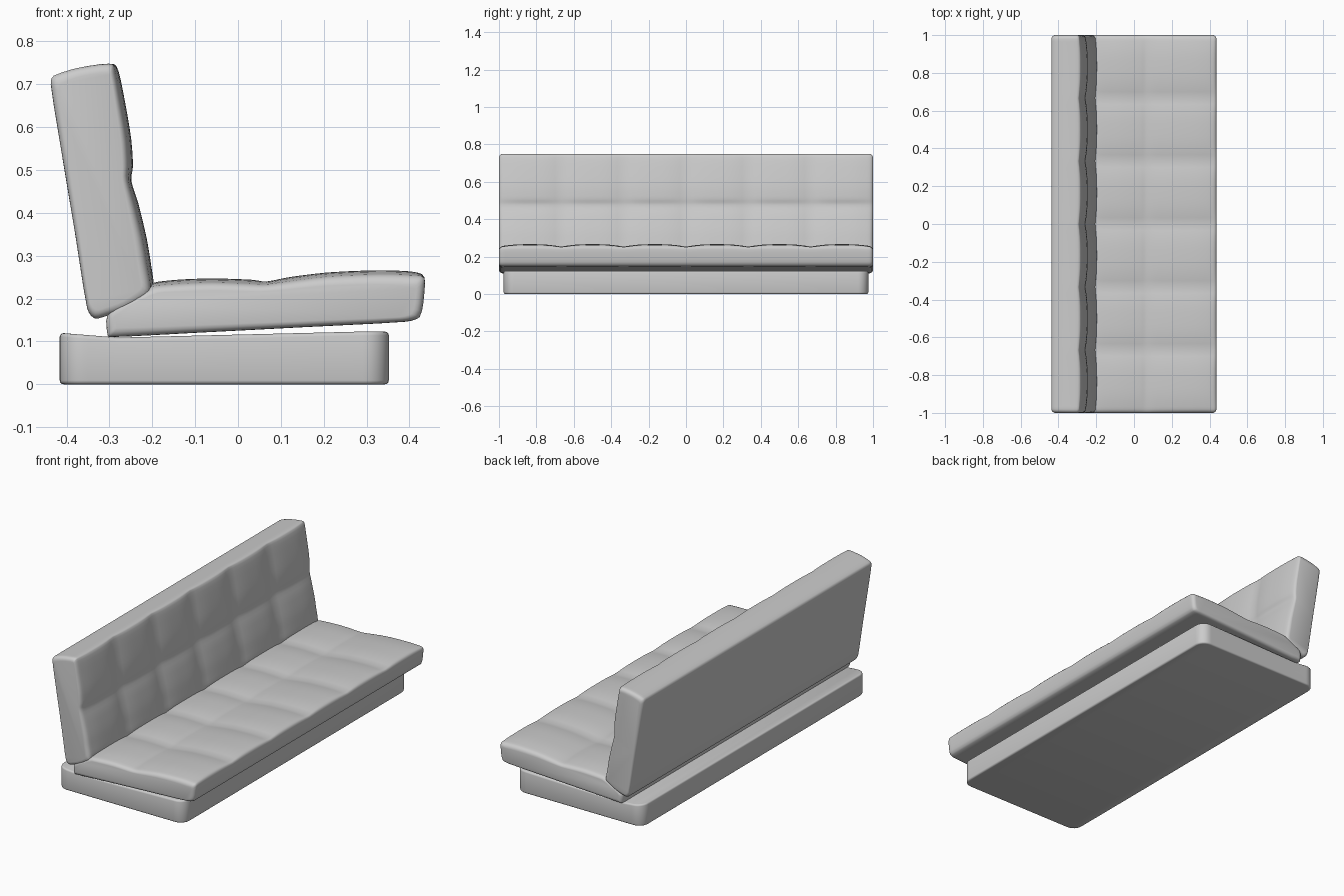
import bpy, bmesh, math
from mathutils import Vector

if "Cube" in bpy.data.objects:
    bpy.data.objects.remove(bpy.data.objects["Cube"])


def finish(name, bm, angle):
    bmesh.ops.recalc_face_normals(bm, faces=bm.faces)
    me = bpy.data.meshes.new(name)
    bm.to_mesh(me)
    bm.free()
    ob = bpy.data.objects.new(name, me)
    bpy.context.collection.objects.link(ob)
    bpy.ops.object.select_all(action='DESELECT')
    ob.select_set(True)
    bpy.context.view_layer.objects.active = ob
    bpy.ops.object.shade_smooth_by_angle(angle=math.radians(angle))
    return ob


def smooth_loop(pts, steps=3):
    # closed Catmull-Rom through (x, z, tuft weight)
    out, n = [], len(pts)
    for i in range(n):
        a, b, c, d = (Vector(pts[(i + k) % n]) for k in (-1, 0, 1, 2))
        # limit tangents so short corner segments do not overshoot
        L = (c - b).length
        t0, t1 = (c - a) / 2, (d - b) / 2
        t0 *= min(1, L / max(t0.length, 1e-6))
        t1 *= min(1, L / max(t1.length, 1e-6))
        for s in range(steps):
            t = s / steps
            out.append(b * (2*t**3 - 3*t*t + 1) + t0 * (t**3 - 2*t*t + t)
                       + c * (3*t*t - 2*t**3) + t1 * (t**3 - t*t))
    return out


def cushion(name, profile, direction, depth=0.013, r=0.02):
    # profile lofted along y, with six pillowed columns
    loop = smooth_loop(profile)
    xs, zs = [p.x for p in loop], [p.y for p in loop]
    cx, cz = (min(xs) + max(xs)) / 2, (min(zs) + max(zs)) / 2
    hx, hz = (max(xs) - min(xs)) / 2, (max(zs) - min(zs)) / 2
    ends = [r * (1 - math.cos(k * math.pi / 8)) for k in range(5)]
    n = 60
    ys = [-1 + d for d in ends]
    ys += [-1 + 2 * i / n for i in range(1, n)]
    ys += [1 - d for d in reversed(ends)]
    bm = bmesh.new()
    rings = []
    for y in ys:
        e = min(1 - abs(y), r)
        inset = r - math.sqrt(max(0, r * r - (r - e) ** 2))
        drop = depth * (1 - abs(math.sin(3 * math.pi * y))) ** 1.5
        ring = []
        for p in loop:
            x = cx + (p.x - cx) * (1 - inset / hx) + direction[0] * drop * p.z
            z = cz + (p.y - cz) * (1 - inset / hz) + direction[1] * drop * p.z
            ring.append(bm.verts.new((x, y, z)))
        rings.append(ring)
    m = len(loop)
    for a, b in zip(rings, rings[1:]):
        for i in range(m):
            j = (i + 1) % m
            bm.faces.new((a[i], a[j], b[j], b[i]))
    bm.faces.new(rings[0])
    bm.faces.new(rings[-1])
    return finish(name, bm, 50)


# Seat cushion
cushion("seat_cushion", [
    (-0.30, 0.11, 0), (-0.10, 0.12, 0), (0.15, 0.133, 0), (0.392, 0.146, 0),
    (0.424, 0.157, 0), (0.434, 0.205, 0.1), (0.435, 0.25, 0.3),
    (0.405, 0.263, 0.9), (0.33, 0.266, 1), (0.21, 0.261, 1), (0.12, 0.250, 1),
    (0.067, 0.240, 0.7), (0.03, 0.244, 1), (-0.06, 0.247, 1),
    (-0.14, 0.244, 1), (-0.20, 0.236, 0.8), (-0.26, 0.19, 0),
    (-0.304, 0.163, 0), (-0.305, 0.118, 0)], (0, -1))

# Backrest cushion
cushion("back_cushion", [
    (-0.335, 0.154, 0), (-0.352, 0.177, 0), (-0.38, 0.35, 0),
    (-0.41, 0.53, 0), (-0.437, 0.70, 0), (-0.430, 0.72, 0),
    (-0.375, 0.738, 0), (-0.30, 0.748, 0.3), (-0.279, 0.731, 0.8),
    (-0.262, 0.65, 1), (-0.249, 0.57, 1), (-0.245, 0.51, 1),
    (-0.249, 0.475, 0.7), (-0.232, 0.42, 1), (-0.213, 0.34, 1),
    (-0.203, 0.28, 1), (-0.197, 0.235, 0.8), (-0.21, 0.205, 0),
    (-0.26, 0.175, 0), (-0.305, 0.16, 0)], (-1, 0))

# Plinth with rounded corners and gently dished top
bm = bmesh.new()
bmesh.ops.create_cube(bm, size=1)
for v in bm.verts:
    v.co = (v.co.x * 0.768 - 0.032, v.co.y * 1.95, (v.co.z + 0.5) * 0.12)
up = [e for e in bm.edges if abs(e.verts[0].co.z - e.verts[1].co.z) > 0.05]
bmesh.ops.bevel(bm, geom=up, offset=0.055, segments=6, profile=0.5, affect='EDGES')
rim = [e for e in bm.edges if abs(e.verts[0].co.z - e.verts[1].co.z) < 0.01]
bmesh.ops.bevel(bm, geom=rim, offset=0.009, segments=3, profile=0.5, affect='EDGES')
for x in (-0.35, -0.28, -0.2, 0.0, 0.2, 0.29):
    bmesh.ops.bisect_plane(bm, geom=bm.verts[:] + bm.edges[:] + bm.faces[:],
                           plane_co=(x, 0, 0), plane_no=(1, 0, 0))
for v in bm.verts:
    if v.co.z > 0.06:
        x = v.co.x
        if x < -0.28:
            v.co.z -= 0.011 * (x + 0.416) / 0.136
        else:
            v.co.z += -0.011 + 0.014 * min(1, (x + 0.28) / 0.57)
finish("plinth", bm, 50)
